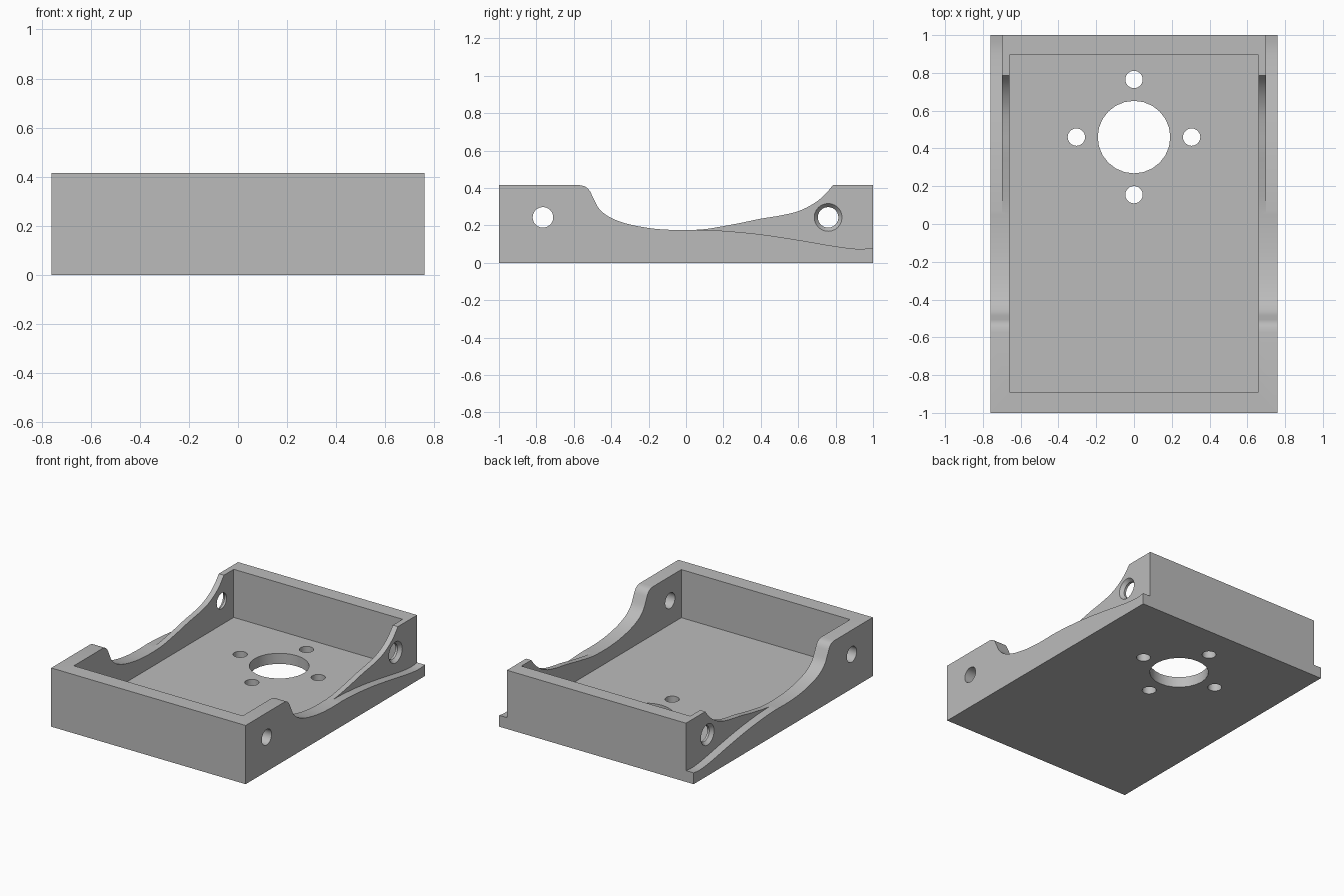
import bpy, bmesh, math
from mathutils import Matrix, Vector

if "Cube" in bpy.data.objects:
    bpy.data.objects.remove(bpy.data.objects["Cube"])

W, L, H = 0.76, 1.0, 0.415      # half width, half length, height
FLOOR = 0.075

gray = bpy.data.materials.new("gray plastic")
gray.diffuse_color = (0.5, 0.5, 0.5, 1)
gray.use_nodes = True
gray.node_tree.nodes["Principled BSDF"].inputs["Base Color"].default_value = gray.diffuse_color


def make_object(name, bm):
    bmesh.ops.recalc_face_normals(bm, faces=bm.faces)
    mesh = bpy.data.meshes.new(name)
    bm.to_mesh(mesh)
    bm.free()
    mesh.materials.append(gray)
    obj = bpy.data.objects.new(name, mesh)
    bpy.context.collection.objects.link(obj)
    return obj


def box(name, x0, x1, y0, y1, z0, z1):
    bm = bmesh.new()
    bmesh.ops.create_cube(bm, size=1)
    for v in bm.verts:
        v.co = Vector(((x0 + x1) / 2 + v.co.x * (x1 - x0),
                       (y0 + y1) / 2 + v.co.y * (y1 - y0),
                       (z0 + z1) / 2 + v.co.z * (z1 - z0)))
    return make_object(name, bm)


def smooth_path(pts, steps=4):
    """Catmull-Rom curve through the points."""
    p = [Vector(q) for q in [pts[0]] + pts + [pts[-1]]]
    out = []
    for a, b, c, d in zip(p, p[1:], p[2:], p[3:]):
        for i in range(steps):
            t = i / steps
            out.append(0.5 * (2 * b + (c - a) * t + (2 * a - 5 * b + 4 * c - d) * t**2
                              + (3 * b - a - 3 * c + d) * t**3))
    return out + [p[-1]]


def prism(name, profile, x0, x1):
    """Side profile (y, z) extruded along x."""
    bm = bmesh.new()
    face = bm.faces.new([bm.verts.new((x0, y, z)) for y, z in profile])
    new = bmesh.ops.extrude_face_region(bm, geom=[face])["geom"]
    bmesh.ops.translate(bm, vec=(x1 - x0, 0, 0),
                        verts=[v for v in new if isinstance(v, bmesh.types.BMVert)])
    return make_object(name, bm)


def drill(name, loc, r1, r2, depth, axis="z", segments=24):
    rot = Matrix.Rotation(math.pi / 2, 4, "Y") if axis == "x" else Matrix()
    bm = bmesh.new()
    bmesh.ops.create_cone(bm, cap_ends=True, segments=segments, radius1=r1, radius2=r2,
                          depth=depth, matrix=Matrix.Translation(loc) @ rot)
    return make_object(name, bm)


# Solid block
tray = box("tray", -W, W, -L, L, 0, H)

# Inner cavity
cutters = [box("cavity_cutter", -0.66, 0.66, -0.89, 0.895, FLOOR, 0.7)]

# Curved dip across both side walls
dip = smooth_path([(-0.575, 0.416), (-0.54, 0.408), (-0.515, 0.385), (-0.495, 0.345),
                   (-0.465, 0.29), (-0.41, 0.245), (-0.32, 0.21), (-0.2, 0.186), (-0.1, 0.177),
                   (0, 0.175), (0.1, 0.18), (0.2, 0.196), (0.3, 0.215), (0.4, 0.236),
                   (0.5, 0.252), (0.6, 0.276), (0.68, 0.315), (0.74, 0.362), (0.787, 0.417)])
cutters.append(prism("dip_cutter", [(-0.575, 0.6)] + [tuple(p) for p in dip] + [(0.787, 0.6)], -1, 1))

# Outer recess at the back of each side wall, leaving a curved ledge below
ledge = smooth_path([(0.05, 0.177), (0.2, 0.171), (0.4, 0.152), (0.6, 0.122), (0.75, 0.096),
                     (0.85, 0.081), (0.93, 0.074), (1.0, 0.08), (1.06, 0.09)])
ledge = [(0.05, 0.6)] + [tuple(p) for p in ledge] + [(1.06, 0.6)]
for side in (-1, 1):
    cutters.append(prism("recess_cutter", ledge, side * 0.70, side * 0.9))

# Side holes, countersunk at the back
for side in (-1, 1):
    for y in (-0.765, 0.76):
        cutters.append(drill("side_hole_cutter", (side * 0.71, y, 0.243), 0.055, 0.055, 0.2, "x"))
    r = (0.05, 0.0825) if side > 0 else (0.0825, 0.05)
    cutters.append(drill("countersink_cutter", (side * 0.69, 0.76, 0.243), *r, 0.04, "x"))

# Floor holes: one large, four small around it
cutters.append(drill("center_hole_cutter", (0, 0.46, 0.03), 0.192, 0.192, 0.3))
for dx, dy in ((1, 0), (-1, 0), (0, 1), (0, -1)):
    cutters.append(drill("screw_hole_cutter", (dx * 0.305, 0.46 + dy * 0.305, 0.03),
                         0.046, 0.046, 0.3))

# Cut everything and bake the result
bpy.context.view_layer.objects.active = tray
tray.select_set(True)
for c in cutters:
    mod = tray.modifiers.new("cut", "BOOLEAN")
    mod.operation, mod.solver, mod.object = "DIFFERENCE", "EXACT", c
    bpy.ops.object.modifier_apply(modifier=mod.name)
    bpy.data.objects.remove(c)
bpy.ops.object.shade_smooth_by_angle(angle=math.radians(30))
